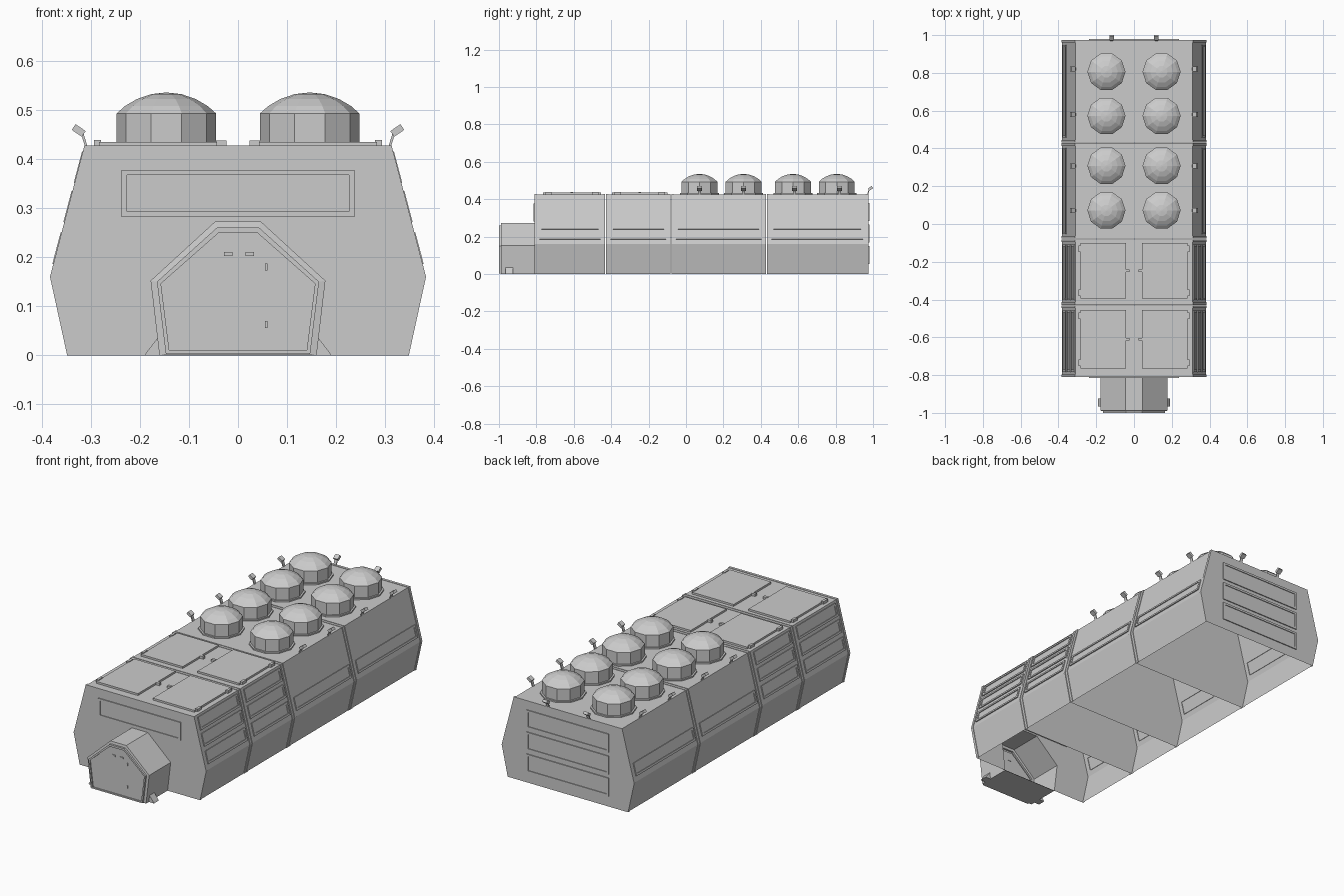
import bpy, bmesh, math
from mathutils import Vector, Matrix

if "Cube" in bpy.data.objects:
    bpy.data.objects.remove(bpy.data.objects["Cube"])

BODY = [(-.345, 0), (-.38, .16), (-.31, .425), (.31, .425), (.38, .16), (.345, 0)]
TUNNEL = [(-.16, 0), (-.178, .152), (-.046, .273), (.046, .273), (.178, .152), (.16, 0)]
COLLAR = [(-.147, .003), (-.165, .15), (-.043, .26), (.043, .26), (.165, .15), (.147, .003)]
DOOR = [(-.14, .01), (-.157, .146), (-.04, .249), (.04, .249), (.157, .146), (.14, .01)]


def make(name, verts, faces):
    me = bpy.data.meshes.new(name)
    me.from_pydata([tuple(v) for v in verts], [], faces)
    ob = bpy.data.objects.new(name, me)
    bpy.context.collection.objects.link(ob)
    return ob


def loft(name, rings, closed=True, cap_first=False, cap_last=False):
    """Skin a list of equal-length rings of 3D points."""
    n = len(rings[0])
    faces = []
    for r in range(len(rings) - 1):
        for i in range(n if closed else n - 1):
            j = (i + 1) % n
            faces.append((r * n + i, r * n + j, (r + 1) * n + j, (r + 1) * n + i))
    if cap_first:
        faces.append(tuple(reversed(range(n))))
    if cap_last:
        faces.append(tuple(range((len(rings) - 1) * n, len(rings) * n)))
    return make(name, [p for r in rings for p in r], faces)


def at(profile, y):
    return [(x, y, z) for x, z in profile]


def box(name, c, s, rot=None):
    m = Matrix.Translation(c) @ (rot or Matrix()) @ Matrix.Diagonal((*s, 1))
    bm = bmesh.new()
    bmesh.ops.create_cube(bm, size=1, matrix=m)
    ob = make(name, [], [])
    bm.to_mesh(ob.data)
    bm.free()
    return ob


def window(name, c, u, v, w, h, frame=.011):
    """Raised frame with a sunken pane, facing u x v."""
    c, u, v = Vector(c), Vector(u).normalized(), Vector(v).normalized()
    n = u.cross(v)

    def ring(inset, d):
        a, b = w / 2 - inset, h / 2 - inset
        return [c + u * p * a + v * q * b + n * d
                for p, q in ((-1, -1), (1, -1), (1, 1), (-1, 1))]
    loft(name, [ring(0, -.003), ring(0, .005), ring(frame, .005), ring(frame, .001)],
         cap_last=True)


# Four hull modules, open underneath, with partition walls between
cuts = [-.81, -.43, -.08, .43, .975]
G = .002
for k in range(4):
    y0 = cuts[k] + (G if k else 0)
    y1 = cuts[k + 1] - (G if k < 3 else 0)
    loft(f"hull_module_{k}", [at(BODY, y1), at(BODY, y0)], closed=False,
         cap_first=True, cap_last=k > 0)
    # end ribs on the hull skin
    for e, y in enumerate((y0, y1 - .014)):
        wide = [(x + math.copysign(.003, x), z + (.002 if z > .4 else 0)) for x, z in BODY]
        loft(f"hull_rib_{k}_{e}", [at(BODY, y + .014), at(wide, y + .014), at(wide, y),
                                   at(BODY, y)], closed=False)
# Front wall with airlock opening
wall = at(BODY, -.81) + at(TUNNEL[::-1], -.81)
make("front_wall", wall, [tuple(reversed(range(len(wall))))])

# Side windows: three rows on the front modules, one on the rear ones
slope = .07 / .265
for k in range(4):
    for z in ((.382, .302, .217) if k < 2 else (.217,)):
        x = .38 - (z - .16) * slope
        yc, w = (cuts[k] + cuts[k + 1]) / 2, cuts[k + 1] - cuts[k] - .055
        for s in (1, -1):
            window(f"side_window_{k}", (s * x, yc, z), (0, s, 0), (-s * slope, 0, 1), w, .066)
# End windows
window("front_window", (0, -.81, .33), (1, 0, 0), (0, 0, 1), .475, .096)
for z in (.332, .217, .102):
    window("rear_window", (0, .975, z), (-1, 0, 0), (0, 0, 1), .475, .096)

# Airlock tunnel, collar and door
loft("airlock_shell", [at(TUNNEL, -.81), at(TUNNEL, -.988), at(COLLAR, -.99), at(COLLAR, -1),
                       at(DOOR, -1), at(DOOR, -.994)], cap_last=True)
for i in range(5):
    box("airlock_floor_slat", (0, -.835 - i * .034, .006), (.3, .026, .008))
for s in (-1, 1):
    # small foot wedges at the base
    foot = [(s * .155, 0), (s * .19, 0), (s * .185, .008), (s * .164, .035)]
    loft("airlock_foot", [at(foot[::s], -.965), at(foot[::s], -.925)],
         cap_first=True, cap_last=True)
for x in (-.02, .024):
    box("door_slot", (x, -.995, .206), (.018, .006, .008))
for z in (.063, .18):
    box("door_hinge", (.058, -.995, z), (.005, .006, .014))

# Roof hatches with hinges and latches
for s in (-1, 1):
    for y0, y1 in ((-.765, -.455), (-.395, -.1)):
        yc = (y0 + y1) / 2
        box("roof_hatch", (s * .163, yc, .429), (.24, y1 - y0, .012))
        box("hatch_latch", (s * .034, yc, .431), (.022, .014, .014))
        for y in (y0 + .03, y1 - .03):
            box("hatch_hinge", (s * .286, y, .431), (.014, .034, .016))

# Ten-sided domes on the roof
profile = [(.11, .423), (.11, .432), (.101, .432), (.101, .493), (.084, .508),
           (.06, .522), (.031, .532), (.004, .535)]
for cx in (-.146, .146):
    for cy in (.072, .308, .572, .806):
        loft("roof_dome", [[(cx + r * math.cos(a * math.pi / 5), cy + r * math.sin(a * math.pi / 5), z)
                            for a in range(10)] for r, z in profile], cap_last=True)


# Flood lamps along the roof edges
def lamp(base, angle):
    turn = Matrix.Rotation(angle, 4, 'Z')
    base = Vector(base)
    box("lamp_stem", base + turn @ Vector((.003, 0, .013)), (.005, .016, .034),
        turn @ Matrix.Rotation(.3, 4, 'Y'))
    box("lamp_head", base + turn @ Vector((.0145, 0, .033)), (.025, .026, .014),
        turn @ Matrix.Rotation(-.6, 4, 'Y'))


for y in (.072, .308, .58, .82):
    lamp((.31, y, .425), 0)
    lamp((-.31, y, .425), math.pi)
for x in (-.118, .118):
    lamp((x, .972, .425), math.pi / 2)
